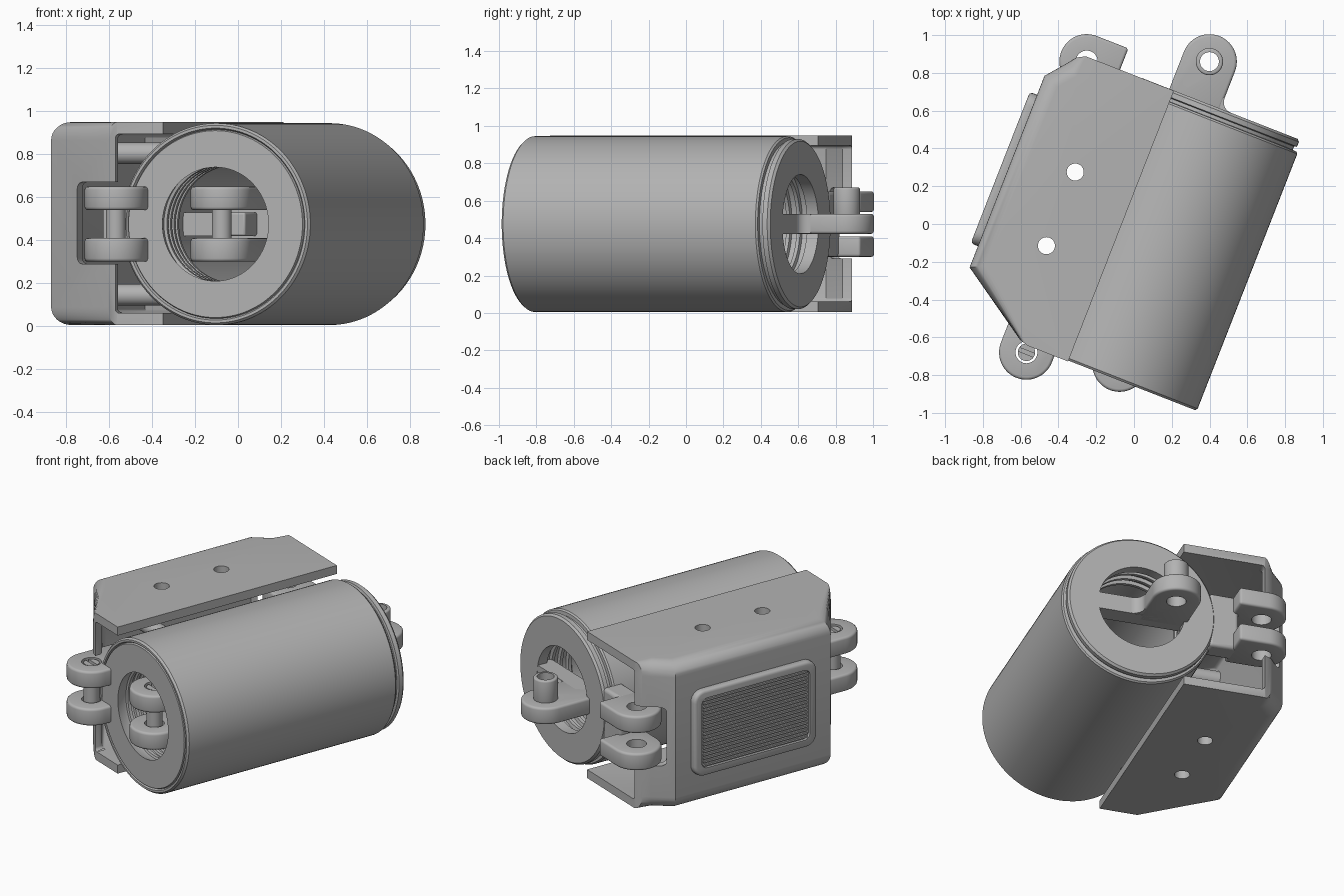
import bpy, bmesh, math
from mathutils import Matrix, Vector

cube = bpy.data.objects.get("Cube")
if cube:
    bpy.data.objects.remove(cube, do_unlink=True)

grey = bpy.data.materials.new("plain grey")
grey.use_nodes = True
grey.diffuse_color = (0.45, 0.45, 0.45, 1)
grey.node_tree.nodes["Principled BSDF"].inputs["Base Color"].default_value = (0.45, 0.45, 0.45, 1)

MID = 0.475      # height of the barrel axis
AXIS = 0.2       # sideways offset of the barrel axis
parts = []


def finish(name, bm, bevel=0.0, keep=True):
    bmesh.ops.recalc_face_normals(bm, faces=bm.faces)
    mesh = bpy.data.meshes.new(name)
    bm.to_mesh(mesh)
    bm.free()
    mesh.materials.append(grey)
    obj = bpy.data.objects.new(name, mesh)
    bpy.context.scene.collection.objects.link(obj)
    if bevel:
        mod = obj.modifiers.new("edge", 'BEVEL')
        mod.width, mod.segments, mod.limit_method = bevel, 3, 'ANGLE'
        mod.angle_limit = math.radians(50)
    if keep:
        parts.append(obj)
    return obj


def prism(name, outline, z0, z1, bevel=0.0, keep=True):
    bm = bmesh.new()
    face = bm.faces.new([bm.verts.new((x, y, z0)) for x, y in outline])
    ext = bmesh.ops.extrude_face_region(bm, geom=[face])
    moved = [g for g in ext["geom"] if isinstance(g, bmesh.types.BMVert)]
    bmesh.ops.translate(bm, verts=moved, vec=(0, 0, z1 - z0))
    return finish(name, bm, bevel, keep)


def box(name, x, y, z, bevel=0.0, keep=True):
    return prism(name, [(x[0], y[0]), (x[1], y[0]), (x[1], y[1]), (x[0], y[1])], z[0], z[1], bevel, keep)


def arc(cx, cy, r, a0, a1, n):
    return [(cx + r * math.cos(math.radians(a0 + (a1 - a0) * i / n)),
             cy + r * math.sin(math.radians(a0 + (a1 - a0) * i / n))) for i in range(n + 1)]


def rod(name, x, y, r, z0, z1, bevel=0.0, keep=True):
    return prism(name, arc(x, y, r, 0, 352.5, 47), z0, z1, bevel, keep)


def cut(obj, cutters):
    for c in cutters:
        mod = obj.modifiers.new("cut", 'BOOLEAN')
        mod.operation, mod.object, mod.solver = 'DIFFERENCE', c, 'EXACT'
    dg = bpy.context.evaluated_depsgraph_get()
    mesh = bpy.data.meshes.new_from_object(obj.evaluated_get(dg))
    obj.modifiers.clear()
    obj.data = mesh
    for c in cutters:
        bpy.data.objects.remove(c, do_unlink=True)


def rounded_slab(name, x, y, z, r, bevel=0.0, keep=True):
    # slab facing sideways with rounded corners
    bm = bmesh.new()
    bmesh.ops.create_cube(bm, size=1)
    for v in bm.verts:
        v.co = Vector([(p[0] + p[1]) / 2 + c * (p[1] - p[0]) for c, p in zip(v.co, (x, y, z))])
    edges = [e for e in bm.edges if abs(e.verts[0].co.x - e.verts[1].co.x) > 1e-4]
    bmesh.ops.bevel(bm, geom=edges, offset=r, segments=6, profile=0.5, affect='EDGES')
    return finish(name, bm, bevel, keep)


def lug(name, x, y, heading, length, z0, z1, r=0.145, hole=0.058):
    # eye with a straight arm running off along the heading
    a = math.radians(heading)
    step = Vector((math.cos(a), math.sin(a))) * length
    pts = arc(x, y, r, heading + 90, heading + 270, 28)
    pts += [(pts[-1][0] + step.x, pts[-1][1] + step.y), (pts[0][0] + step.x, pts[0][1] + step.y)]
    obj = prism(name, pts, z0, z1, 0.015)
    cut(obj, [rod("hole", x, y, hole, z0 - 0.1, z1 + 0.1, keep=False)])


def clevis(name, x, y, heading, length, pin=True):
    lug(name + "_upper_eye", x, y, heading, length, 0.54, 0.65)
    lug(name + "_lower_eye", x, y, heading, length, 0.30, 0.41)
    if pin:
        p = rod(name + "_pin", x, y, 0.046, 0.305, 0.645)
        cut(p, [box("slot", (x - 0.1, x + 0.1), (y - 0.01, y + 0.01), (0.62, 0.7), keep=False)])


# barrel: one closed profile of (radius, position along axis) turned about its axis
profile = [(0.265, -0.80), (0.435, -0.80), (0.44, -0.788), (0.447, -0.80), (0.46, -0.80),
           (0.47, -0.788), (0.47, 0.66), (0.462, 0.67), (0.44, 0.672), (0.44, 0.69),
           (0.455, 0.695), (0.455, 0.722), (0.443, 0.735), (0.265, 0.735), (0.265, 0.67)]
for i in range(3):
    w = 0.66 - i * 0.06
    profile += [(0.30, w), (0.30, w - 0.03), (0.28, w - 0.035), (0.28, w - 0.055)]
profile += [(0.30, 0.47), (0.30, -0.56)]
for i in range(4):
    w = -0.57 - i * 0.045
    profile += [(0.272, w), (0.272, w - 0.02), (0.285, w - 0.025), (0.285, w - 0.04)]
SEG = 112
bm = bmesh.new()
rings = [[bm.verts.new((AXIS + r * math.cos(2 * math.pi * s / SEG), w,
                        MID + r * math.sin(2 * math.pi * s / SEG))) for r, w in profile]
         for s in range(SEG)]
for s in range(SEG):
    a, b = rings[s], rings[(s + 1) % SEG]
    for i in range(len(profile)):
        j = (i + 1) % len(profile)
        bm.faces.new((a[i], a[j], b[j], b[i]))
finish("barrel", bm)

# cover: channel-shaped shell with rounded outer edges
outline = [(-0.06, -0.805), (-0.29, -0.805), (-0.34, -0.79), (-0.727, -0.531), (-0.727, 0.558)]
outline += [(-0.635, 0.67), (-0.605, 0.71), (-0.56, 0.734), (-0.06, 0.734)]
bm = bmesh.new()
face = bm.faces.new([bm.verts.new((x, y, 0.005)) for x, y in outline])
ext = bmesh.ops.extrude_face_region(bm, geom=[face])
bmesh.ops.translate(bm, verts=[g for g in ext["geom"] if isinstance(g, bmesh.types.BMVert)], vec=(0, 0, 0.945))
rim = [e for e in bm.edges if abs(e.verts[0].co.z - e.verts[1].co.z) < 1e-4
       and max(v.co.x for v in e.verts) < -0.33 and min(v.co.x for v in e.verts) < -0.63]
bmesh.ops.bevel(bm, geom=rim, offset=0.085, segments=8, profile=0.5, affect='EDGES')
cover = finish("cover", bm)
cavity = [(0.2, -0.95), (-0.30, -0.95), (-0.30, -0.755), (-0.675, -0.50), (-0.675, 0.54),
          (-0.56, 0.68), (-0.56, 0.95), (0.2, 0.95)]
cutters = [prism("cavity", cavity, 0.06, 0.895, 0.02, keep=False),
           box("front_notch", (-0.55, 0.1), (-1.1, -0.55), (0.29, 0.67), 0.03, keep=False),
           box("back_notch", (-0.695, 0.1), (0.57, 1.1), (0.29, 0.67), 0.03, keep=False)]
cutters += [rod("screw_hole", -0.39, y, 0.045, -0.2, 1.2, keep=False) for y in (-0.276, 0.143)]
cut(cover, cutters)

# cross posts joining cover and barrel
for z in (0.145, 0.805):
    bm = bmesh.new()
    bmesh.ops.create_cone(bm, cap_ends=True, segments=32, radius1=0.05, radius2=0.05, depth=0.75,
                          matrix=Matrix.Translation((-0.31, -0.47, z)) @ Matrix.Rotation(math.pi / 2, 4, 'Y'))
    finish("cross_post", bm)

# ribbed grip pad on the outer wall
pad = rounded_slab("grip_pad", (-0.768, -0.70), (-0.41, 0.45), (0.20, 0.75), 0.07, 0.018)
cut(pad, [rounded_slab("recess", (-0.9, -0.75), (-0.36, 0.40), (0.25, 0.70), 0.04, keep=False)])
for i in range(20):
    z = 0.266 + i * 0.022
    box("grip_rib", (-0.762, -0.745), (-0.345, 0.385), (z - 0.006, z + 0.006))

# front joints
clevis("front_side_clevis", -0.283, -0.84, 90, 0.26)
box("front_side_clevis_web", (-0.42, -0.15), (-0.66, -0.58), (0.30, 0.65), 0.01)
box("front_side_clevis_tongue", (-0.33, -0.24), (-0.76, -0.6), (0.42, 0.53), 0.01)
clevis("front_centre_clevis", AXIS, -0.72, 90, 0.30)
box("front_centre_web", (AXIS - 0.145, AXIS + 0.145), (-0.45, -0.38), (0.30, 0.65), 0.01)
box("front_centre_tongue", (AXIS - 0.07, AXIS + 0.07), (-0.60, -0.4), (0.42, 0.53), 0.01)
box("front_inner_bridge", (AXIS - 0.30, AXIS + 0.30), (-0.45, -0.36), (0.42, 0.53))

# back joints
clevis("back_side_clevis", -0.546, 0.71, 0, 0.18, pin=False)
box("back_side_clevis_web", (-0.40, -0.22), (0.60, 0.732), (0.30, 0.65), 0.02)
lug("back_lug", 0.059, 0.946, 270, 0.28, 0.423, 0.53)
prism("back_lug_fillet", [(0.19, 0.73), (0.19, 0.795)] + arc(0.264, 0.795, 0.06, 180, 270, 8) + [(0.264, 0.73)],
      0.425, 0.528)
box("back_bridge", (AXIS - 0.29, AXIS + 0.29), (0.62, 0.734), (0.423, 0.53))
boss = rod("back_lug_boss", 0.059, 0.946, 0.072, 0.52, 0.67, 0.01)
cut(boss, [rod("hole", 0.059, 0.946, 0.05, 0.3, 0.9, keep=False)])

# turn the whole assembly and set the shading
turn = Matrix.Rotation(math.radians(-21.35), 4, 'Z')
bpy.ops.object.select_all(action='DESELECT')
for obj in parts:
    obj.data.transform(turn)
    obj.select_set(True)
    bpy.context.view_layer.objects.active = obj
bpy.ops.object.shade_smooth_by_angle(angle=math.radians(35))
